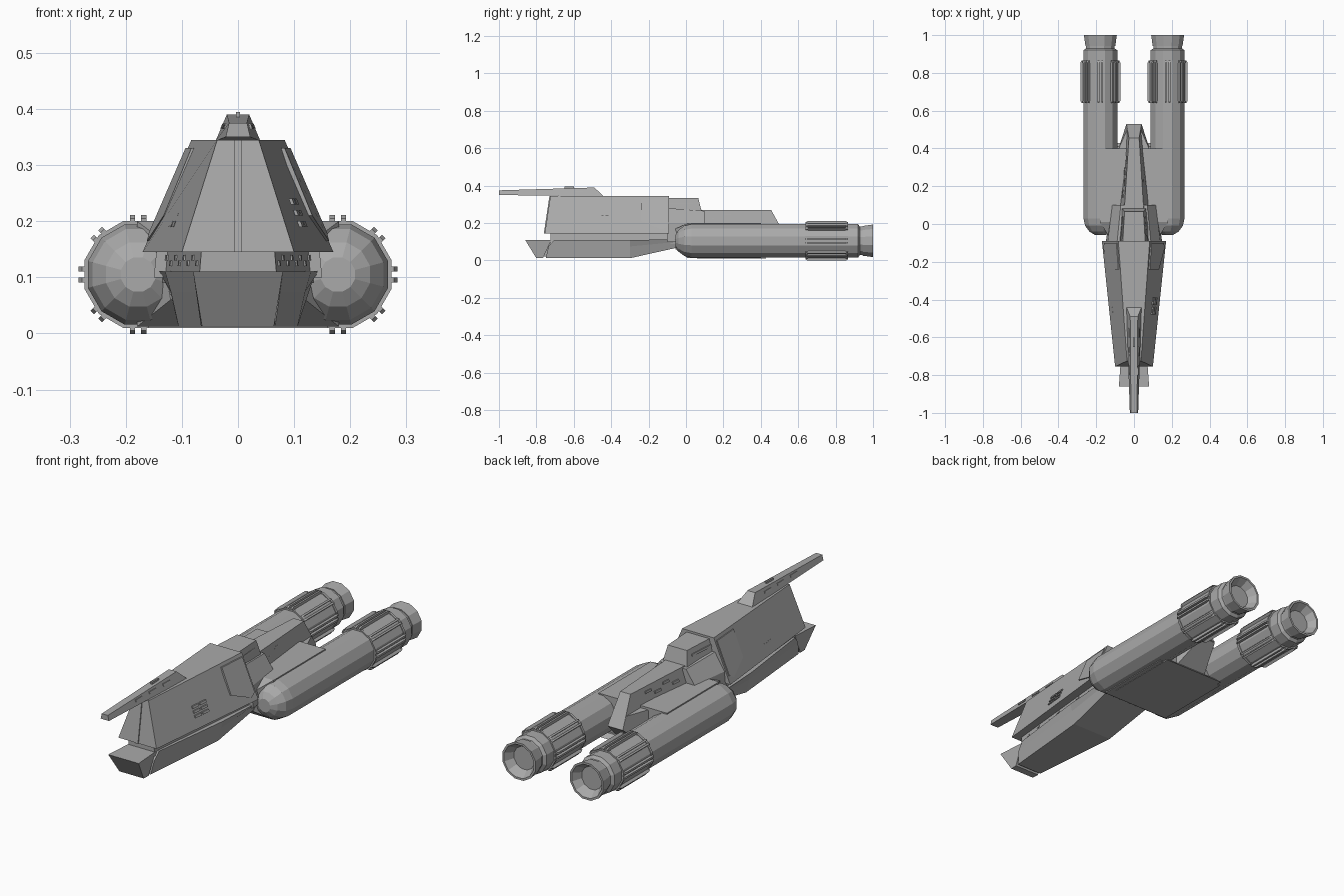
import bpy, bmesh, math
from mathutils import Matrix, Vector

old = bpy.data.objects.get("Cube")
if old:
    bpy.data.objects.remove(old, do_unlink=True)

grey = (.4, .4, .4, 1)
hull_grey = bpy.data.materials.new("hull_grey")
hull_grey.use_nodes = True
hull_grey.diffuse_color = grey
hull_grey.node_tree.nodes["Principled BSDF"].inputs["Base Color"].default_value = grey


def finish(name, bm, mirrored=False):
    bmesh.ops.recalc_face_normals(bm, faces=bm.faces[:])
    mesh = bpy.data.meshes.new(name)
    bm.to_mesh(mesh)
    bm.free()
    mesh.materials.append(hull_grey)
    obj = bpy.data.objects.new(name, mesh)
    bpy.context.collection.objects.link(obj)
    if mirrored:
        obj.modifiers.new("mirror", "MIRROR").use_axis[0] = True


def skin(bm, rings):
    """Skin a list of equal-length rings of points and close both ends."""
    loops = [[bm.verts.new(point) for point in ring] for ring in rings]
    for near, far in zip(loops, loops[1:]):
        for i in range(len(near)):
            bm.faces.new((near[i - 1], near[i], far[i], far[i - 1]))
    bm.faces.new(loops[0])
    bm.faces.new(loops[-1])


def lerp(a, b, t):
    return a + (b - a) * t


def frustum(name, y, z, front, back, back_z=None, rake=(0, 0)):
    """Symmetric tapered block. y is (front, back), z is (floor, roof), front and
    back are half widths (floor, roof), rake shifts the roof ends along y.
    Returns the half width of the flank at any (y, z)."""
    back_z = back_z or z

    def end(station, widths, heights, shift):
        low = Vector((widths[0], station, heights[0]))
        high = Vector((widths[1], station + shift, heights[1]))
        flip = Vector((-1, 1, 1))
        return [low, high, high * flip, low * flip]

    bm = bmesh.new()
    skin(bm, [end(y[0], front, z, rake[0]), end(y[1], back, back_z, rake[1])])
    finish(name, bm)

    def flank(at_y, at_z):
        along = (at_y - y[0]) / (y[1] - y[0])
        floor = lerp(z[0], back_z[0], along)
        roof = lerp(z[1], back_z[1], along)
        up = (at_z - floor) / (roof - floor)
        fore = y[0] + rake[0] * up
        aft = y[1] + rake[1] * up
        along = (at_y - fore) / (aft - fore)
        return lerp(lerp(*front, up), lerp(*back, up), along)

    return flank


def plates(name, flank, outlines, lift=.003):
    """Thin plates lying on both flanks of a block."""
    bm = bmesh.new()
    for outline in outlines:
        skin(bm, [[(flank(y, z) + depth, y, z) for y, z in outline]
                  for depth in (-lift, lift)])
    finish(name, bm, mirrored=True)


def slot(y, z, length, height=.01):
    return [(y, z), (y + length, z), (y + length, z + height), (y, z + height)]


# Wedge-shaped head
head = frustum("head", y=(-.755, -.09), z=(.145, .345),
               front=(.1, .037), back=(.17, .083), rake=(.03, 0))
frustum("head_nose_strip", y=(-.76, -.7), z=(.145, .345),
        front=(.006, .006), back=(.006, .006), rake=(.03, .03))
plates("head_side_panel", head,
       [[(-.24, .21), (-.13, .165), (-.1, .18), (-.1, .33), (-.24, .33)]], lift=.005)
plates("head_grille", head, [slot(lerp(-.48, -.43, column), lerp(.19, .21, row), length=.04)
                             for column in range(2) for row in range(3)])

# Blade on top of the head
blade = frustum("top_blade", y=(-1, -.44), z=(.35, .375), back_z=(.343, .39),
                front=(.022, .016), back=(.04, .02), rake=(0, -.05))
frustum("blade_cap", y=(-.65, -.6), z=(.38, .395),
        front=(.004, .004), back=(.004, .004))
plates("blade_slots", blade, [slot(y, z=.364, length=.05) for y in (-.8, -.7, -.6)])

# Neck layer and its row of lights
neck = frustum("neck", y=(-.725, -.05), z=(.09, .15),
               front=(.07, .065), back=(.135, .13))
plates("neck_lights", neck,
       [slot(lerp(-.68, -.6, i), z=lerp(.12, .13, i % 2), length=.02) for i in range(8)])

# Lower hull, in two layers, rising toward the rear
frustum("lower_hull", y=(-.75, -.3), z=(.012, .075),
        front=(.066, .075), back=(.106, .12), rake=(.015, 0))
frustum("lower_hull_rise", y=(-.3, -.04), z=(.012, .075), back_z=(.07, .1),
        front=(.106, .12), back=(.12, .135))
frustum("lower_hull_ledge", y=(-.735, -.3), z=(.075, .11),
        front=(.075, .08), back=(.12, .13), rake=(.03, 0))
frustum("lower_hull_ledge_rise", y=(-.3, -.04), z=(.075, .11), back_z=(.1, .112),
        front=(.12, .13), back=(.135, .145))

# Chin
frustum("chin", y=(-.8, -.765), z=(.012, .11),
        front=(.064, .08), back=(.066, .07), rake=(-.06, .045))
frustum("chin_joint", y=(-.78, -.7), z=(.02, .095),
        front=(.055, .055), back=(.055, .055))

# Collar behind the head
frustum("collar_base", y=(-.1, .1), z=(.1, .2),
        front=(.15, .14), back=(.12, .115))
frustum("collar_shoulder", y=(-.1, .1), z=(.2, .28), back_z=(.2, .265),
        front=(.14, .09), back=(.115, .07))
collar = frustum("collar_top", y=(-.1, .1), z=(.2, .335),
                 front=(.1, .06), back=(.075, .05), rake=(0, -.035))
plates("collar_slot", collar, [slot(y=-.09, z=.3, length=.13)])

# Middle hull between the engines
frustum("middle_hull", y=(.01, .4), z=(.012, .2),
        front=(.18, .18), back=(.18, .18))
frustum("middle_hull_bow", y=(-.055, .01), z=(.06, .17), back_z=(.012, .2),
        front=(.12, .14), back=(.18, .18))
frustum("keel_plate", y=(.06, .43), z=(.01, .03),
        front=(.16, .16), back=(.16, .16), rake=(0, -.02))
frustum("tail_wedge", y=(.39, .53), z=(.014, .19), back_z=(.13, .185),
        front=(.085, .085), back=(.04, .036), rake=(0, -.03))

# Spine
spine = frustum("spine", y=(.05, .53), z=(.18, .27), back_z=(.135, .27),
                front=(.085, .053), back=(.04, .027), rake=(0, -.075))
plates("spine_slots", spine,
       [slot(lerp(.14, .2, i), z=lerp(.22, .24, i % 2), length=.04) for i in range(4)])

# Engines: lathed around their own axis, then mirrored
engine_centre = Vector((.178, 0, .105))
sides = 12
engine_radius = .0925


def lathe(name, profile):
    bm = bmesh.new()
    angles = [math.tau * (i + .5) / sides for i in range(sides)]
    skin(bm, [[engine_centre + Vector((radius * math.cos(a), y, radius * math.sin(a)))
               for a in angles] for y, radius in profile])
    finish(name, bm, mirrored=True)


dome_steps = [math.radians(angle) for angle in (20, 40, 65, 90)]
dome = [(.03 - engine_radius * math.cos(a), engine_radius * math.sin(a)) for a in dome_steps]
lathe("engine_body", dome + [(.92, engine_radius), (.93, .078), (.95, .078)])
lathe("engine_nozzle", [(.943, .07), (.943, .082), (1, .09), (1, .08), (.96, .055)])

# Clamp bands and paired bars around each engine
clamp_front, clamp_back, clamp_radius = .64, .865, .106
band = .012
lathe("clamp_drum", [(clamp_front + band, .096), (clamp_back - band, .096)])
for label, start in (("front", clamp_front), ("rear", clamp_back - band)):
    lathe("clamp_band_" + label, [(start, .099), (start + band, .099)])

bm = bmesh.new()
bar_half = .0045
for step in range(8):
    spin = Matrix.Translation(engine_centre) @ Matrix.Rotation(step * math.tau / 8, 4, "Y")
    for offset in (-.01, .01):
        profile = [(clamp_front, .08), (clamp_front, .1), (clamp_front + band, clamp_radius),
                   (clamp_back - band, clamp_radius), (clamp_back, .1), (clamp_back, .08)]
        skin(bm, [[spin @ Vector((offset + half, y, radius)) for y, radius in profile]
                  for half in (-bar_half, bar_half)])
finish("clamp_bars", bm, mirrored=True)
